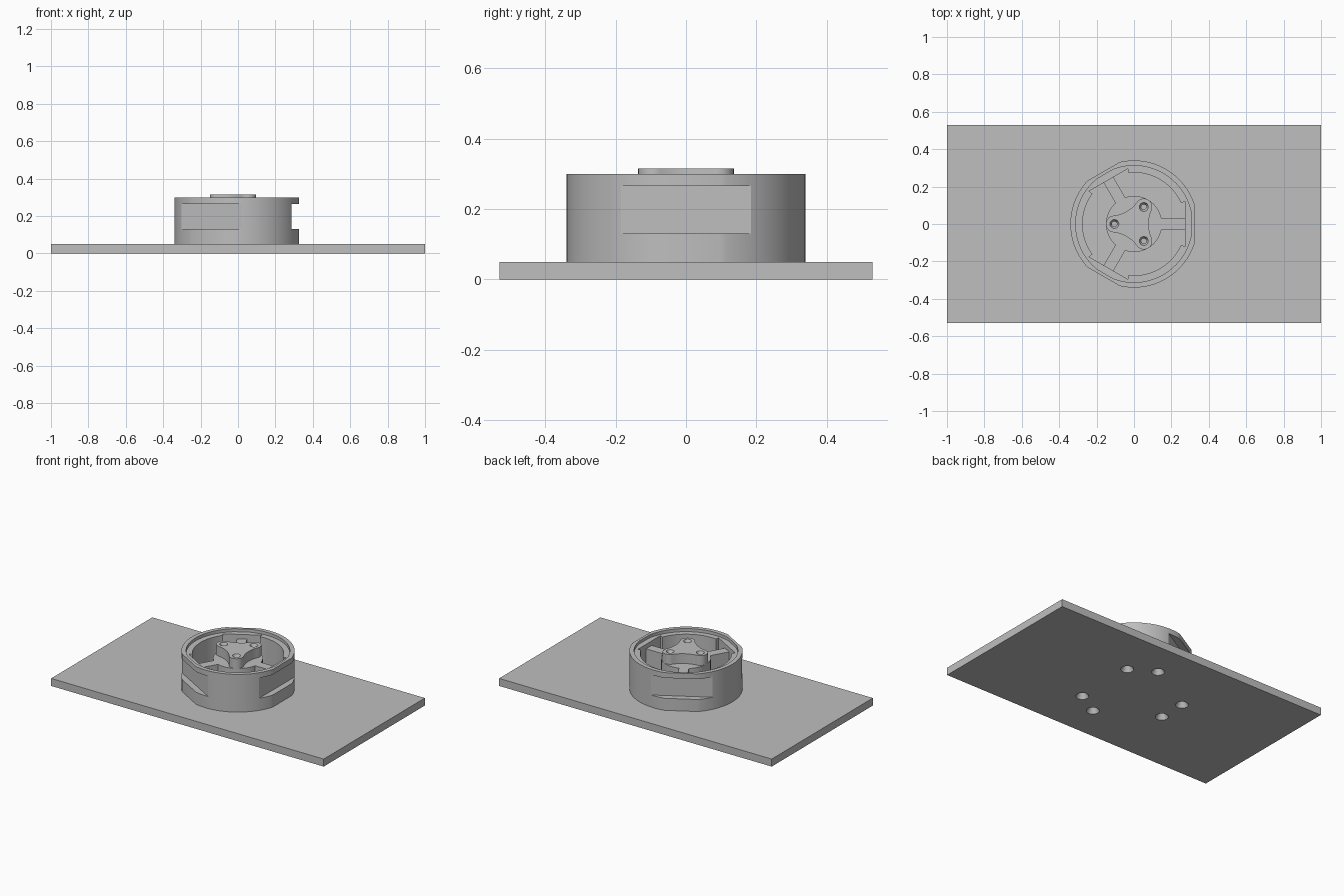
import bpy, bmesh, math
from mathutils import Matrix

if "Cube" in bpy.data.objects:
    bpy.data.objects.remove(bpy.data.objects["Cube"])

grey = bpy.data.materials.new("light_grey")
grey.diffuse_color = (0.52, 0.52, 0.52, 1)
grey.use_nodes = True
grey.node_tree.nodes["Principled BSDF"].inputs["Base Color"].default_value = grey.diffuse_color
THIRDS = [i * 2 * math.pi / 3 for i in range(3)]


def rotate(p, a):
    return (p[0] * math.cos(a) - p[1] * math.sin(a),
            p[0] * math.sin(a) + p[1] * math.cos(a))


def add(name, bm):
    bmesh.ops.recalc_face_normals(bm, faces=bm.faces)
    me = bpy.data.meshes.new(name)
    bm.to_mesh(me)
    bm.free()
    me.materials.append(grey)
    ob = bpy.data.objects.new(name, me)
    bpy.context.collection.objects.link(ob)
    return ob


def prism(name, points, z0, z1):
    bm = bmesh.new()
    face = bm.faces.new([bm.verts.new((x, y, z0)) for x, y in points])
    ext = bmesh.ops.extrude_face_region(bm, geom=[face])["geom"]
    bmesh.ops.translate(bm, vec=(0, 0, z1 - z0),
                        verts=[v for v in ext if isinstance(v, bmesh.types.BMVert)])
    return add(name, bm)


def box(name, x0, x1, half, z0, z1, a=0):
    pts = [(x0, -half), (x1, -half), (x1, half), (x0, half)]
    return prism(name, [rotate(p, a) for p in pts], z0, z1)


def cone(name, x, y, r0, r1, z0, z1):
    bm = bmesh.new()
    bmesh.ops.create_cone(bm, cap_ends=True, segments=32, radius1=r0, radius2=r1,
                          depth=z1 - z0, matrix=Matrix.Translation((x, y, (z0 + z1) / 2)))
    return add(name, bm)


def cut(ob, cutters):
    for c in cutters:
        m = ob.modifiers.new("cut", "BOOLEAN")
        m.operation, m.solver, m.object = "DIFFERENCE", "EXACT", c
    dg = bpy.context.evaluated_depsgraph_get()
    me = bpy.data.meshes.new_from_object(ob.evaluated_get(dg))
    ob.modifiers.clear()
    ob.data = me
    for c in cutters:
        bpy.data.objects.remove(c)


def flat_circle(r, flat):
    """Circle with three flats facing 0, 120 and 240 degrees."""
    half = math.acos(flat / r)
    pts = []
    for t in THIRDS:
        span = 2 * math.pi / 3 - 2 * half
        pts += [(r * math.cos(t + half + span * i / 32),
                 r * math.sin(t + half + span * i / 32)) for i in range(33)]
    return pts


# base plate
plate = box("base_plate", -1, 1, 0.53, 0, 0.05)

# screw holes in the plate, running up into the ring
holes = [(0.307 * math.cos(t + math.radians(60 + d)),
          0.307 * math.sin(t + math.radians(60 + d))) for t in THIRDS for d in (-17.5, 17.5)]
cut(plate, [cone("sink", x, y, 0.040, 0.020, -0.002, 0.035) for x, y in holes]
    + [cone("bore", x, y, 0.019, 0.019, 0.02, 0.06) for x, y in holes])

# ring wall with outer flats
ring = prism("ring_wall", flat_circle(0.34, 0.325), 0.05, 0.30)

# inner bore: circle with a square recess behind each flat
bore = []
for t in THIRDS:
    bore += [rotate((0.272, -0.12), t), rotate((0.272, 0.12), t)]
    for i in range(33):
        a = t + math.radians(24 + 72 * i / 32)
        bore.append((0.275 * math.cos(a), 0.275 * math.sin(a)))
cutters = [prism("bore", bore, 0.0, 0.4),
           prism("ledge", flat_circle(0.312, 0.308), 0.28, 0.4)]
# slots cut into the outer flats
cutters += [box("slot", 0.285, 0.5, 0.3, 0.13, 0.265, t) for t in THIRDS]
cutters += [cone("pilot", x, y, 0.019, 0.019, 0.0, 0.12) for x, y in holes]
cut(ring, cutters)

# hub disc
hub = cone("hub_disc", 0, 0, 0.15, 0.15, 0.05, 0.25)

# three-lobed boss on the hub
outline = []
for t in THIRDS:
    for i in range(-8, 8):
        y = 0.079 * i / 8
        outline.append(rotate((0.078 + 0.018 * (i / 8) ** 2, y), t))
    for i in range(21):
        a = math.radians(-15 + 150 * i / 20)
        outline.append(rotate((0.0525 + 0.045 * math.cos(a), 0.091 + 0.045 * math.sin(a)), t))
# drop the doubled joint between each lobe and the next hollow
clean = [p for i, p in enumerate(outline)
         if math.dist(p, outline[i - 1]) > 0.001]
boss = prism("hub_boss", clean, 0.25, 0.315)
screws = [rotate((0.105, 0), t + math.pi / 3) for t in THIRDS]
cut(boss, [cone("sink", x, y, 0.014, 0.025, 0.295, 0.317) for x, y in screws]
    + [cone("bore", x, y, 0.014, 0.014, 0.2, 0.31) for x, y in screws])
cut(hub, [cone("bore", x, y, 0.014, 0.014, 0.15, 0.3) for x, y in screws])

# spokes from hub to ring
for t in THIRDS:
    box("spoke", 0.13, 0.278, 0.03, 0.05, 0.25, t)

# smooth curved sides, keep edges sharp
bpy.ops.object.select_all(action="DESELECT")
for ob in bpy.context.scene.objects:
    ob.select_set(True)
bpy.context.view_layer.objects.active = ring
bpy.ops.object.shade_smooth_by_angle(angle=math.radians(25))
